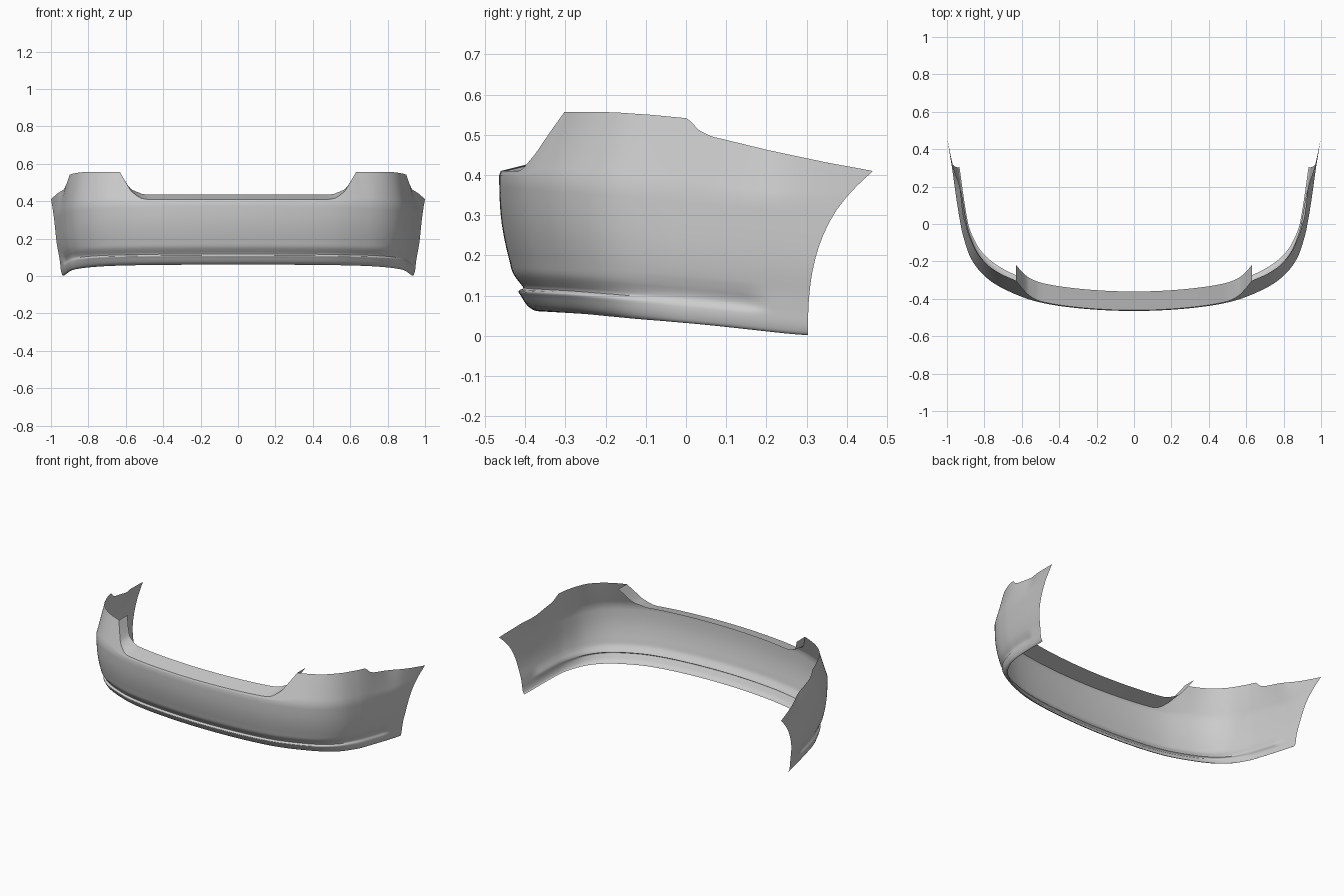
import bpy, bmesh, math

if "Cube" in bpy.data.objects:
    bpy.data.objects.remove(bpy.data.objects["Cube"])


def lin(tab, x):
    if x <= tab[0][0]:
        return tab[0][1]
    for (a, fa), (b, fb) in zip(tab, tab[1:]):
        if x <= b:
            return fa + (fb - fa) * (x - a) / (b - a)
    return tab[-1][1]


def smooth(tab, x):
    """Hermite interpolation through (x, value) knots."""
    x = min(max(x, tab[0][0]), tab[-1][0])
    n = len(tab)

    def slope(i):
        p, q = tab[max(i - 1, 0)], tab[min(i + 1, n - 1)]
        return (q[1] - p[1]) / (q[0] - p[0])
    i = 0
    while i < n - 2 and x > tab[i + 1][0]:
        i += 1
    (a, fa), (b, fb) = tab[i], tab[i + 1]
    h = b - a
    u = (x - a) / h
    return ((2*u**3 - 3*u*u + 1) * fa + (u**3 - 2*u*u + u) * h * slope(i)
            + (3*u*u - 2*u**3) * fb + (u**3 - u*u) * h * slope(i + 1))


def step(a, b, x):
    u = min(max((x - a) / (b - a), 0), 1)
    return u * u * (3 - 2 * u)


# Plan outline of the widest line, one half (first point mirrors the second side)
plan = [(-.3, -.45), (0, -.465), (.3, -.45), (.53, -.412), (.7, -.345), (.8, -.277),
        (.87, -.187), (.912, -.07), (.931, .02), (.952, .15), (.973, .3), (1, .465)]
ts = [-math.dist(plan[0], plan[1]), 0]
for p, q in zip(plan[1:], plan[2:]):
    ts.append(ts[-1] + math.dist(p, q))
px = [(t, p[0]) for t, p in zip(ts, plan)]
py = [(t, p[1]) for t, p in zip(ts, plan)]
T = ts[-1]
P = lambda t: (smooth(px, t), smooth(py, t))


def solve(i, val):
    lo, hi = 0, T
    for _ in range(40):
        m = (lo + hi) / 2
        if P(m)[i] < val:
            lo = m
        else:
            hi = m
    return hi


# Edge lines as height over y, plus the rear wheel-arch edge as y over height
bottom = [(-.465, .061), (-.3, .052), (0, .031), (.25, .005), (.3, .001)]
crease = [(-.465, .40), (-.3, .386), (0, .36), (.2, .341), (.3, .34), (.465, .348)]
wing_top = [(-.36, .557), (-.2, .556), (-.1, .55), (0, .541), (.01, .53), (.03, .51),
            (.06, .496), (.2, .462), (.35, .431), (.465, .41)]
notch = [(.49, .41), (.52, .415), (.55, .432), (.58, .455), (.66, .557)]
arch = [(0, .298), (.1, .304), (.18, .318), (.25, .341), (.315, .376), (.365, .418), (.41, .465)]
lean = [(-.36, .41), (-.2, .26), (0, .15), (.1, .18), (.2, .22), (.3, .08), (.465, 0)]
CORNER = .66

# Lower cross-sections: inset over height above the bottom edge
front = [(0, .095), (.003, .085), (.012, .072), (.025, .062), (.04, .053), (.048, .048),
         (.053, .051), (.057, .060), (.066, .055), (.085, .040), (.10, .032), (.12, .027),
         (.16, .017), (.22, .006), (.28, .001), (.339, 0)]
side = [(0, .040), (.004, .034), (.025, .027), (.06, .023), (.1, .018), (.16, .008),
        (.22, .003), (.339, 0)]
side_groove = [(.03, 0), (.045, .002), (.06, .010), (.075, .010), (.09, .005), (.115, 0)]
heights = [h for h, _ in front]
heights = sorted(heights + [(a + b) / 2 for a, b in zip(heights, heights[1:])])
rows = [('low', h) for h in heights] + [('up', k / 6) for k in range(1, 7)]


def height(row, x, y):
    kind, v = row
    zb, zc = smooth(bottom, y), smooth(crease, y)
    if kind == 'low':
        return zb + (v if v < .1 else .1 + (v - .1) * (zc - zb - .1) / .239)
    zt = lin(notch, x) if x < CORNER else lin(wing_top, y)
    return zc + v * (zt - zc)


def point(row, t):
    x, y = P(t)
    z = height(row, x, y)
    if row[0] == 'low':
        w = step(-.38, .02, y)
        d = smooth(front, row[1]) * (1 - w) + smooth(side, row[1]) * w
        d += smooth(side_groove, row[1]) * w * (1 - step(.13, .22, y))
    else:
        d = smooth(lean, y) * (z - smooth(crease, y))
    (ax, ay), (bx, by) = P(max(t - .002, -.002)), P(min(t + .002, T))
    L = math.hypot(bx - ax, by - ay)
    return (x - (by - ay) / L * d, y + (bx - ax) / L * d, z)


# Bumper skin, one half, trimmed row by row to the wheel arch
s_corner = solve(0, CORNER) / T
N = 150
s_list = sorted([i / N for i in range(N + 1) if abs(i / N - s_corner) > .003] + [s_corner])
ic = s_list.index(s_corner)
bm = bmesh.new()
grid = []
for row in rows:
    y = .35
    for _ in range(12):
        y = smooth(arch, height(row, 1, y))
    te = solve(1, y)
    line = []
    for s in s_list:
        # only the part behind the corner is compressed
        t = s * T if s <= s_corner else s_corner * T + (s - s_corner) / (1 - s_corner) * (te - s_corner * T)
        co = point(row, t)
        line.append(bm.verts.new((0 if s == 0 else co[0], co[1], co[2])))
    grid.append(line)
for a, b in zip(grid, grid[1:]):
    for i in range(len(a) - 1):
        bm.faces.new((a[i], a[i + 1], b[i + 1], b[i]))

# Ledge turned back from the upper edge, rising along the notch
edge = grid[-1][:ic + 1]
for k in (.5, 1):
    new = []
    for v, s in zip(grid[-1], s_list[:ic + 1]):
        x = P(s * T)[0]
        depth = .10 - .015 * step(.5, CORNER, x)
        rise = .025 * (1 - step(.52, .62, x))
        new.append(bm.verts.new((v.co.x, v.co.y + depth * k, v.co.z + rise * k)))
    for i in range(ic):
        bm.faces.new((edge[i], edge[i + 1], new[i + 1], new[i]))
    edge = new

me = bpy.data.meshes.new("bumper_skin")
bm.to_mesh(me)
bm.free()
ob = bpy.data.objects.new("bumper_skin", me)
bpy.context.collection.objects.link(ob)
bpy.context.view_layer.objects.active = ob
ob.select_set(True)
bpy.ops.object.shade_smooth_by_angle(angle=math.radians(45))
mod = ob.modifiers.new("mirror", 'MIRROR')
mod.use_clip = True
mod.merge_threshold = .0005
